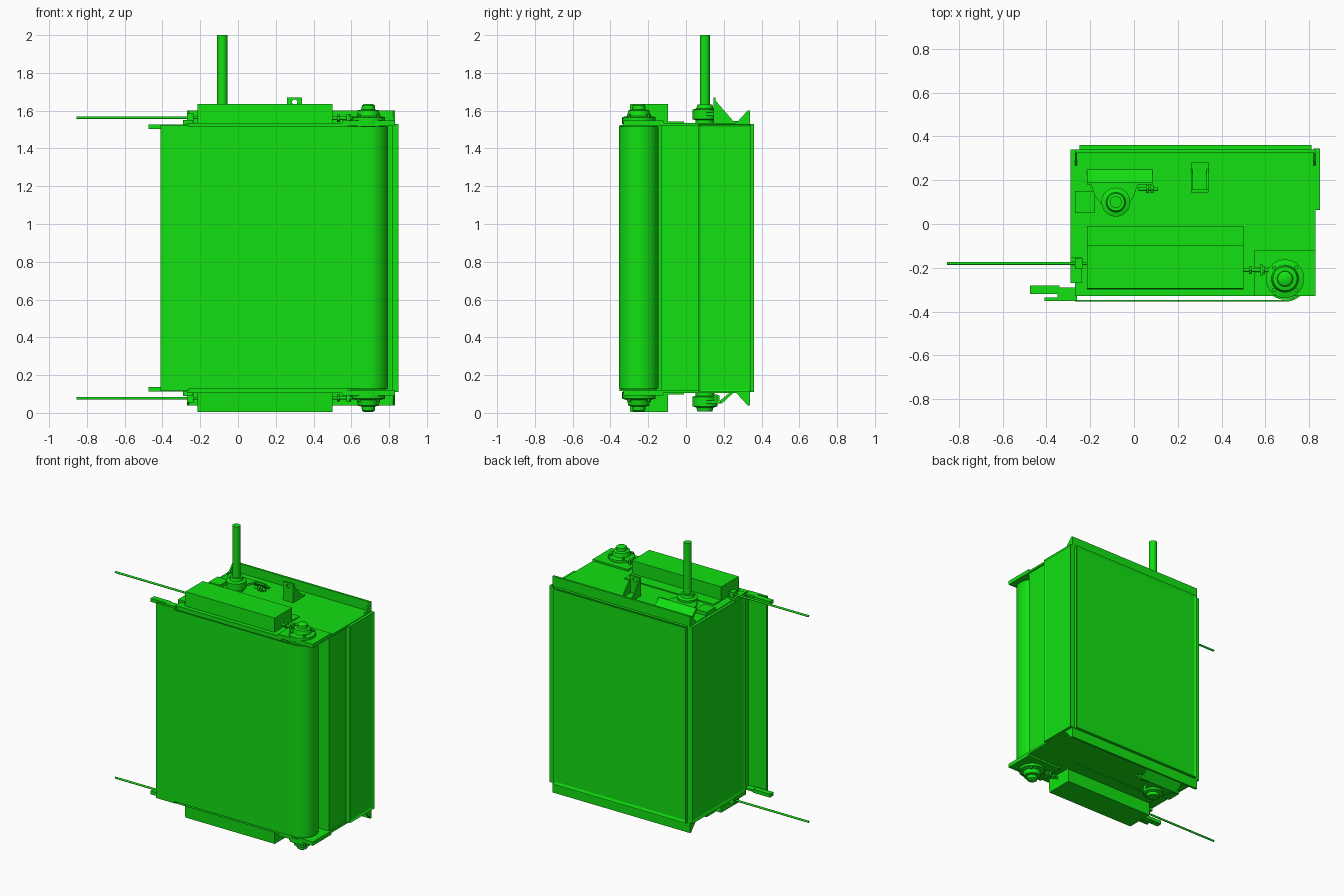
import bpy, bmesh, math
from mathutils import Vector, Matrix

cube = bpy.data.objects.get("Cube")
if cube:
    bpy.data.objects.remove(cube, do_unlink=True)

green = bpy.data.materials.new("green paint")
green.use_nodes = True
GREEN = (0.006, 0.75, 0.006, 1)
green.diffuse_color = GREEN
green.node_tree.nodes["Principled BSDF"].inputs["Base Color"].default_value = GREEN

MID = 0.82  # mirror height between the upper and lower fittings


def finish(name, bm, smooth=False, flip=False):
    """Turn a bmesh into a named object, optionally mirrored to the underside."""
    if flip:
        for v in bm.verts:
            v.co.z = 2 * MID - v.co.z
    bmesh.ops.recalc_face_normals(bm, faces=bm.faces)
    mesh = bpy.data.meshes.new(name)
    bm.to_mesh(mesh)
    bm.free()
    mesh.materials.append(green)
    ob = bpy.data.objects.new(name, mesh)
    bpy.context.collection.objects.link(ob)
    if smooth:
        bpy.ops.object.select_all(action='DESELECT')
        ob.select_set(True)
        bpy.context.view_layer.objects.active = ob
        bpy.ops.object.shade_smooth_by_angle(angle=math.radians(35))
    return ob


def box(name, x, y, z, flip=False, inset=None, rim=0.025):
    """Box from three ranges; inset names the outward direction of a recessed face."""
    bm = bmesh.new()
    bmesh.ops.create_cube(bm, size=1)
    for v in bm.verts:
        v.co = [r[0] if c < 0 else r[1] for c, r in zip(v.co, (x, y, z))]
    if inset:
        bm.normal_update()
        d = Vector(inset)
        face = max(bm.faces, key=lambda f: f.normal.dot(d))
        bmesh.ops.inset_region(bm, faces=[face], thickness=rim)
        for v in face.verts:
            v.co -= d * 0.008
    return finish(name, bm, flip=flip)


def prism(name, pts, lo, hi, axis='z', flip=False, smooth=False):
    """Extrude a profile: (x, y) along z, or (y, z) along x."""
    def place(p, t):
        return (p[0], p[1], t) if axis == 'z' else (t, p[0], p[1])
    bm = bmesh.new()
    a = [bm.verts.new(place(p, lo)) for p in pts]
    b = [bm.verts.new(place(p, hi)) for p in pts]
    bm.faces.new(a)
    bm.faces.new(b)
    for i in range(len(pts)):
        j = (i + 1) % len(pts)
        bm.faces.new((a[i], a[j], b[j], b[i]))
    return finish(name, bm, smooth, flip)


def rod(name, start, end, r, flip=False, sides=24):
    """Cylinder between two points."""
    s, e = Vector(start), Vector(end)
    turn = (e - s).to_track_quat('Z', 'Y').to_matrix().to_4x4()
    bm = bmesh.new()
    bmesh.ops.create_cone(bm, cap_ends=True, segments=sides, radius1=r, radius2=r,
                          depth=(e - s).length, matrix=Matrix.Translation((s + e) / 2) @ turn)
    return finish(name, bm, sides > 8, flip)


def stack(name, x, y, profile, flip):
    """Lathed fitting from (radius, height) steps."""
    bm = bmesh.new()
    vs = [bm.verts.new((x + r, y, z)) for r, z in profile]
    edges = [bm.edges.new(p) for p in zip(vs, vs[1:])]
    bmesh.ops.spin(bm, geom=vs + edges, cent=(x, y, 0), axis=(0, 0, 1),
                   angle=math.tau, steps=32)
    bmesh.ops.remove_doubles(bm, verts=bm.verts, dist=0.0005)
    return finish(name, bm, True, flip)


# Main housing with a notched corner for the roller
prism("housing", [(-0.27, 0.34), (-0.27, -0.33), (0.58, -0.33), (0.58, -0.13),
                  (0.82, -0.13), (0.82, 0.34)], 0.115, 1.525)
box("back_panel", (-0.25, 0.81), (0.34, 0.36), (0.11, 1.53), inset=(0, 1, 0))
box("left_panel", (0.82, 0.85), (0.065, 0.345), (0.11, 1.53), inset=(1, 0, 0), rim=0.018)
box("right_panel", (-0.29, -0.27), (-0.27, 0.34), (0.11, 1.53), inset=(-1, 0, 0))

# Front belt wrapping round the corner roller
RX, RY = 0.69, -0.25


def belt_line(r):
    arc = [math.radians(-90 + 180 * i / 20) for i in range(21)]
    return ([(-0.27, RY - r)] + [(RX + r * math.cos(t), RY + r * math.sin(t)) for t in arc]
            + [(0.59, RY + r)])


prism("front_belt", belt_line(0.105) + belt_line(0.097)[::-1], 0.13, 1.515, smooth=True)
rod("corner_roller", (RX, RY, 0.125), (RX, RY, 1.52), 0.096, sides=40)
box("front_edge_sheet", (-0.41, -0.26), (-0.352, -0.335), (0.115, 1.525))

# Fittings repeated on the top and the underside
for flip, end in ((False, "top"), (True, "bottom")):
    def n(part):
        return end + "_" + part

    # End plates and sloped back lip
    box(n("plate"), (-0.27, 0.83), (-0.33, 0.34), (1.52, 1.535), flip)
    prism(n("back_lip"), [(0.262, 1.53), (0.328, 1.602), (0.34, 1.602), (0.34, 1.53)],
          -0.27, -0.26, 'x', flip)
    prism(n("back_lip_end"), [(0.262, 1.53), (0.328, 1.602), (0.34, 1.602), (0.34, 1.53)],
          0.82, 0.83, 'x', flip)
    box(n("back_lip_wall"), (-0.27, 0.83), (0.325, 0.34), (1.53, 1.602), flip)

    # Long cover with its mounting flange
    prism(n("cover"), [(-0.30, 1.53), (-0.295, 1.636), (-0.095, 1.636), (-0.095, 1.53)],
          -0.215, 0.50, 'x', flip)
    box(n("cover_flange"), (-0.215, 0.50), (-0.10, -0.01), (1.53, 1.542), flip)

    # Roller bearing on its sliding plate
    box(n("slide_plate"), (0.55, 0.83), (-0.33, -0.12), (1.533, 1.548), flip)
    stack(n("roller_bearing"), RX, RY,
          [(0, 1.53), (0.088, 1.53), (0.088, 1.565), (0.062, 1.572), (0.055, 1.602),
           (0.036, 1.606), (0.034, 1.628), (0.022, 1.636), (0, 1.636)], flip)
    for k in range(4):
        a = math.radians(45 + 90 * k)
        bx, by = RX + 0.072 * math.cos(a), RY + 0.072 * math.sin(a)
        rod(n("bearing_bolt"), (bx, by, 1.56), (bx, by, 1.58), 0.01, flip, 6)

    # Tension screws with nuts
    for x0, x1, y in ((0.49, 0.62, -0.21), (0.02, 0.11, 0.16)):
        rod(n("tension_screw"), (x0, y, 1.56), (x1, y, 1.56), 0.009, flip, 12)
        for x in (x0 + 0.035, x1 - 0.035):
            rod(n("tension_nut"), (x, y, 1.56), (x + 0.014, y, 1.56), 0.02, flip, 6)
    box(n("screw_post"), (0.575, 0.59), (-0.235, -0.185), (1.54, 1.582), flip)

    # Shaft bearing and its bracket
    stack(n("shaft_bearing"), -0.083, 0.10,
          [(0, 1.53), (0.05, 1.53), (0.05, 1.55), (0.066, 1.555), (0.066, 1.605),
           (0.045, 1.612), (0.04, 1.632), (0, 1.632)], flip)
    prism(n("bearing_bracket"), [(-0.20, 0.19), (0.02, 0.19), (0.0, 0.13), (-0.04, 0.06),
                                 (-0.125, 0.06), (-0.18, 0.13)], 1.575, 1.59, flip=flip)
    prism(n("bracket_foot"), [(0.255, 1.53), (0.19, 1.59), (0.18, 1.59), (0.18, 1.575),
                              (0.235, 1.53)], -0.215, 0.085, 'x', flip)
    box(n("bracket_side"), (-0.27, -0.18), (0.05, 0.15), (1.53, 1.56), flip)

    # Long pull rod and its clamp
    rod(n("pull_rod"), (-0.855, -0.18, 1.563), (-0.21, -0.18, 1.563), 0.007, flip, 12)
    box(n("rod_clamp"), (-0.27, -0.235), (-0.205, -0.155), (1.53, 1.585), flip)
    box(n("rod_bracket"), (-0.29, -0.24), (-0.27, -0.15), (1.525, 1.55), flip)

    # Tab at the free edge of the front sheet
    box(n("edge_tab"), (-0.475, -0.34), (-0.32, -0.28), (1.503, 1.528), flip)
    box(n("edge_arm"), (-0.35, -0.26), (-0.335, -0.29), (1.515, 1.528), flip)

# Drive shaft
rod("drive_shaft", (-0.083, 0.10, 1.53), (-0.083, 0.10, 2.0), 0.027)

# Lifting lug: upright plate with a hole, foot and side gussets
lug = box("lifting_lug", (0.26, 0.34), (0.145, 0.157), (1.535, 1.67))
hole = rod("lug_hole_cutter", (0.30, 0.10, 1.645), (0.30, 0.20, 1.645), 0.014)
hole.hide_render = True
hole.hide_set(True)
cut = lug.modifiers.new("hole", 'BOOLEAN')
cut.object = hole
cut.solver = 'EXACT'
box("lug_foot", (0.26, 0.34), (0.145, 0.28), (1.53, 1.545))
for x in (0.26, 0.332):
    prism("lug_gusset", [(0.15, 1.535), (0.15, 1.66), (0.255, 1.54)], x, x + 0.008, 'x')
